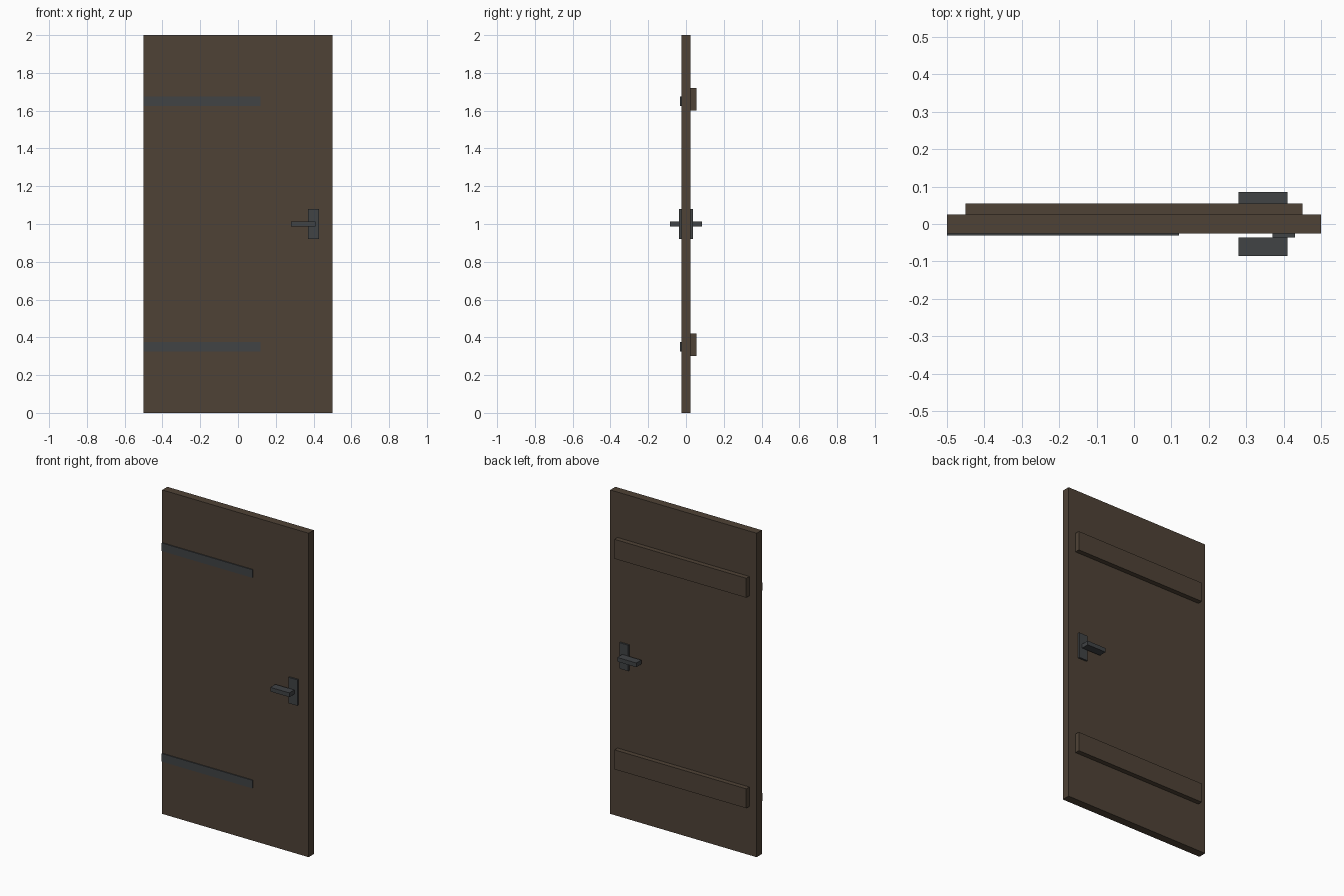
import bpy
import bmesh
from mathutils import Matrix, Vector

if "Cube" in bpy.data.objects:
    bpy.data.objects.remove(bpy.data.objects["Cube"])


def material(name, rgb):
    m = bpy.data.materials.new(name)
    m.diffuse_color = (*rgb, 1.0)
    m.use_nodes = True
    m.node_tree.nodes["Principled BSDF"].inputs["Base Color"].default_value = m.diffuse_color
    return m


wood = material("dark_brown_wood", (0.078, 0.055, 0.037))
iron = material("dark_grey_iron", (0.052, 0.056, 0.060))


def box(name, x, y, z, mat):
    """Box spanning the given (min, max) ranges."""
    lo, hi = zip(sorted(x), sorted(y), sorted(z))
    lo, hi = Vector(lo), Vector(hi)
    bm = bmesh.new()
    bmesh.ops.create_cube(bm, size=1.0, matrix=Matrix.Diagonal((*(hi - lo), 1.0)))
    mesh = bpy.data.meshes.new(name)
    bm.to_mesh(mesh)
    bm.free()
    mesh.materials.append(mat)
    obj = bpy.data.objects.new(name, mesh)
    obj.location = (lo + hi) / 2
    bpy.context.collection.objects.link(obj)
    return obj


# Door leaf
box("door_leaf", (-0.5, 0.5), (-0.025, 0.025), (0, 2), wood)

for label, z in (("lower", 0.35), ("upper", 1.65)):
    # Strap hinge on the front, running in from the left edge
    box(label + "_hinge_strap", (-0.5, 0.12), (-0.031, -0.025), (z - 0.025, z + 0.025), iron)
    # Wooden cross batten on the back
    box(label + "_back_batten", (-0.45, 0.45), (0.025, 0.055), (z - 0.05, z + 0.07), wood)

# Lock plate and lever on both faces
for label, s in (("front", -1), ("back", 1)):
    box(label + "_lock_plate", (0.37, 0.43), (s * 0.025, s * 0.036), (0.92, 1.08), iron)
    box(label + "_lever", (0.28, 0.41), (s * 0.036, s * 0.085), (0.987, 1.013), iron)
